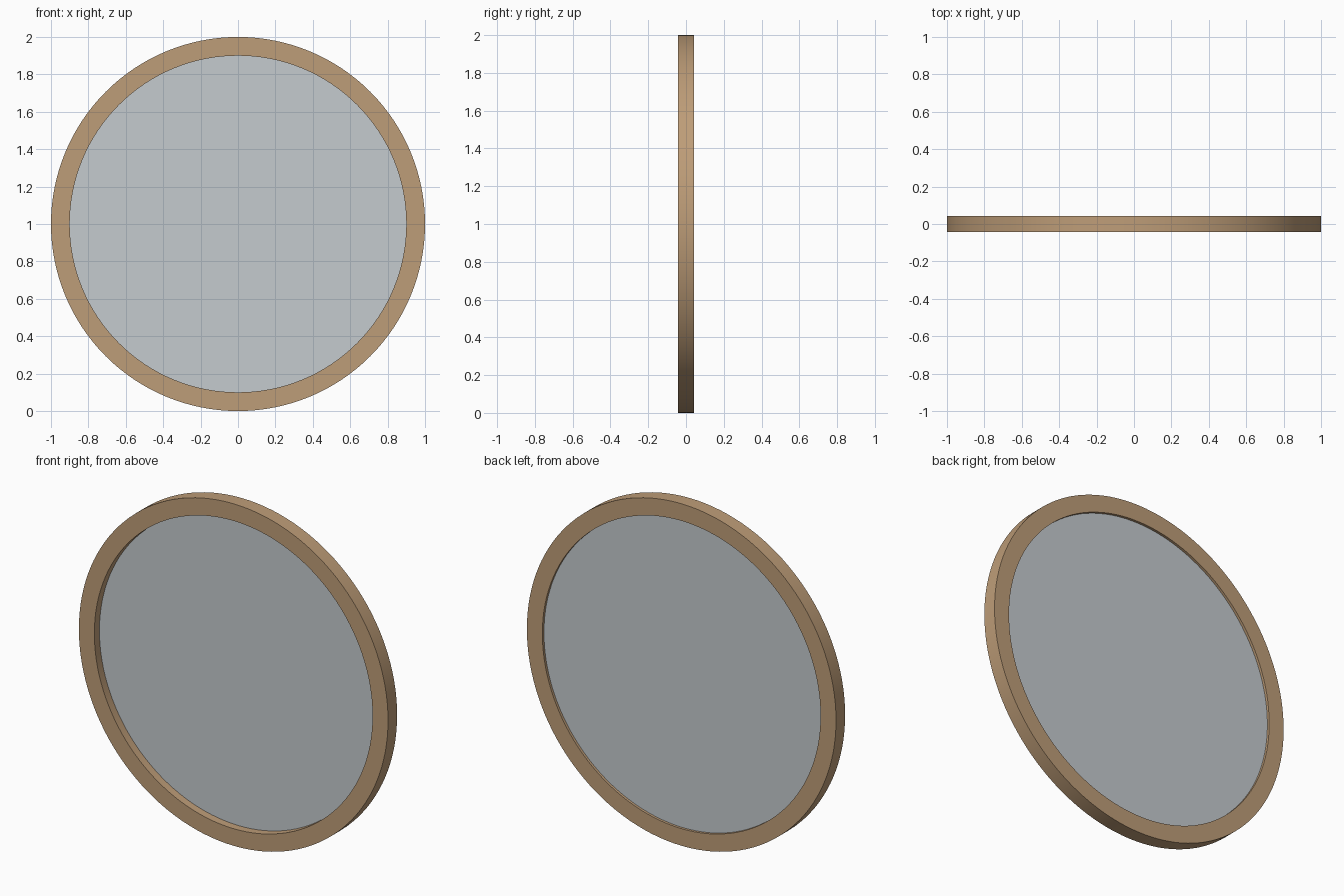
import bpy
import math

cube = bpy.data.objects.get("Cube")
if cube:
    bpy.data.objects.remove(cube, do_unlink=True)

SEGMENTS = 128
CENTRE_Z = 1.0


def material(name, srgb):
    linear = [(c / 255 / 12.92) if c < 11 else ((c / 255 + 0.055) / 1.055) ** 2.4 for c in srgb]
    mat = bpy.data.materials.new(name)
    mat.use_nodes = True
    mat.diffuse_color = (*linear, 1)
    mat.node_tree.nodes["Principled BSDF"].inputs["Base Color"].default_value = (*linear, 1)
    return mat


def lathe(name, profile, mat, closed):
    """Spin a (radius, y) profile about the y axis; an open one is capped at both ends."""
    n = len(profile)
    verts, faces = [], []
    for i in range(SEGMENTS):
        a = 2 * math.pi * i / SEGMENTS
        verts += [(r * math.cos(a), y, r * math.sin(a)) for r, y in profile]
    for i in range(SEGMENTS):
        j = (i + 1) % SEGMENTS
        for k in range(n if closed else n - 1):
            m = (k + 1) % n
            faces.append((i * n + k, i * n + m, j * n + m, j * n + k))
    if not closed:
        faces.append([i * n for i in range(SEGMENTS)])
        faces.append([i * n + n - 1 for i in reversed(range(SEGMENTS))])
    mesh = bpy.data.meshes.new(name)
    mesh.from_pydata(verts, [], faces)
    mesh.materials.append(mat)
    obj = bpy.data.objects.new(name, mesh)
    obj.location.z = CENTRE_Z
    bpy.context.collection.objects.link(obj)
    bpy.ops.object.select_all(action="DESELECT")
    obj.select_set(True)
    bpy.context.view_layer.objects.active = obj
    bpy.ops.object.shade_smooth_by_angle(angle=math.radians(30))
    return obj


wood = material("tan wood", (190, 157, 120))
glass = material("silver glass", (197, 203, 207))

# Square-section round frame
half = 0.042
lathe("round_frame", [(0.9, -half), (1.0, -half), (1.0, half), (0.9, half)], wood, True)

# Thin pane, set deeper from the front than from the back
lathe("mirror_pane", [(0.902, 0.005), (0.902, 0.027)], glass, False)
